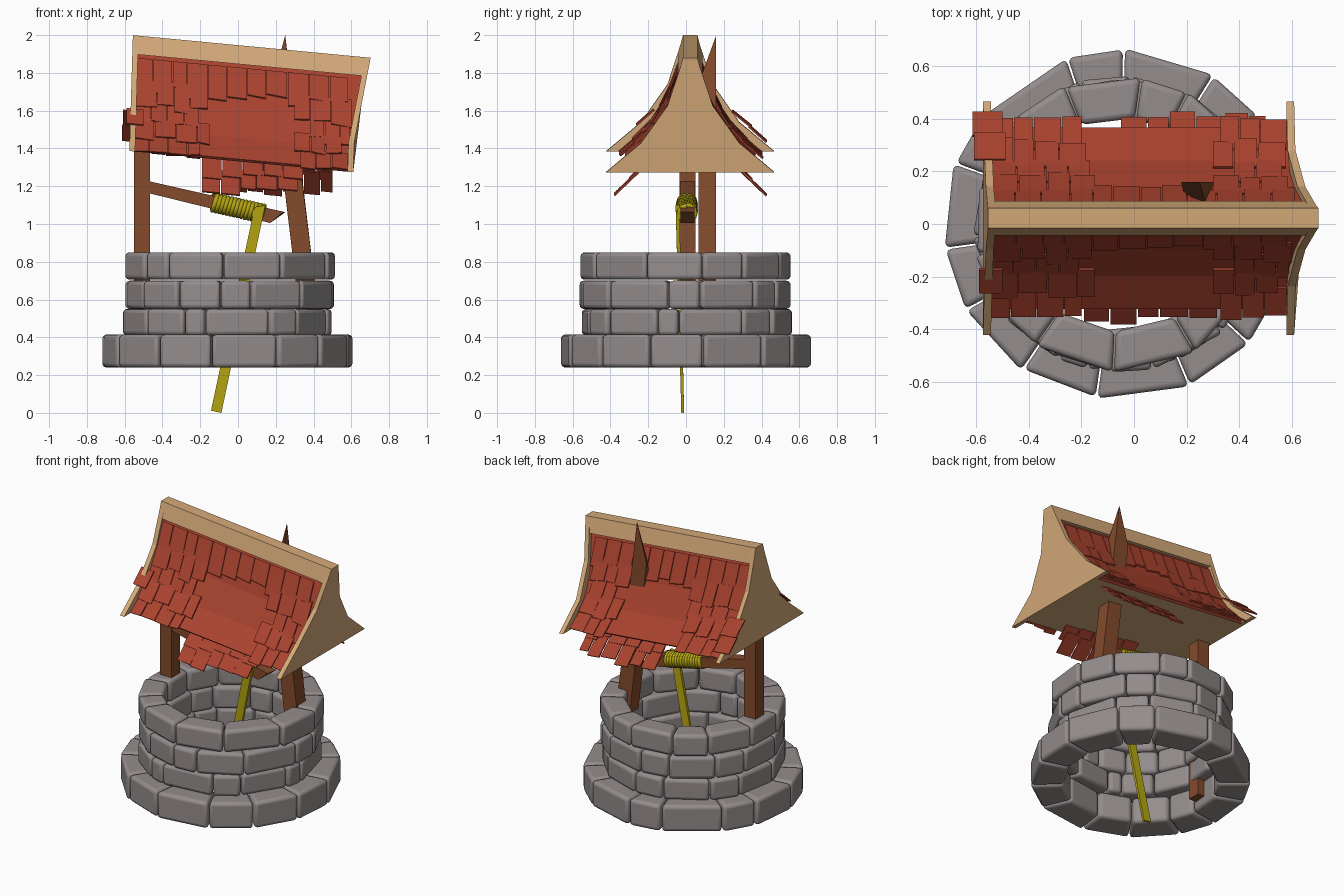
import bpy, bmesh, math, random
from mathutils import Vector

if "Cube" in bpy.data.objects:
    bpy.data.objects.remove(bpy.data.objects["Cube"])
random.seed(4)


def material(name, rgb):
    m = bpy.data.materials.new(name)
    m.diffuse_color = (*rgb, 1)
    m.use_nodes = True
    m.node_tree.nodes["Principled BSDF"].inputs["Base Color"].default_value = m.diffuse_color
    return m


STONE = material("stone", (0.30, 0.265, 0.265))
RED = material("red_tile", (0.40, 0.055, 0.028))
TAN = material("pale_wood", (0.66, 0.40, 0.19))
BROWN = material("brown_wood", (0.23, 0.07, 0.025))
ROPE = material("rope", (0.46, 0.38, 0.006))


def loft(bm, a, b):
    """Solid between two matching outlines."""
    va, vb = [bm.verts.new(p) for p in a], [bm.verts.new(p) for p in b]
    n = len(va)
    for i in range(n):
        j = (i + 1) % n
        bm.faces.new((va[i], va[j], vb[j], vb[i]))
    bm.faces.new(va[::-1])
    bm.faces.new(vb)


def finish(bm, name, mat):
    bmesh.ops.recalc_face_normals(bm, faces=bm.faces)
    me = bpy.data.meshes.new(name)
    bm.to_mesh(me)
    bm.free()
    ob = bpy.data.objects.new(name, me)
    me.materials.append(mat)
    bpy.context.collection.objects.link(ob)
    return ob


def solid(name, mat, a, b):
    bm = bmesh.new()
    loft(bm, a, b)
    return finish(bm, name, mat)


# Stone courses: joint angles around the well for each ring
def stone_ring(name, cx, r_in, r_out, z0, z1, joints):
    bm = bmesh.new()
    for a0, a1 in zip(joints, joints[1:] + [joints[0] + 360]):
        j = random.uniform(-0.008, 0.008)
        ring = []
        for r, a in ((r_in, a0), (r_out, a0), (r_out, a1), (r_in, a1)):
            t = math.radians(a + (0.35 if a == a0 else -0.35))
            ring.append((cx + (r + j) * math.cos(t), (r + j) * math.sin(t)))
        loft(bm, [(x, y, z0) for x, y in ring], [(x, y, z1) for x, y in ring])
    ob = finish(bm, name, STONE)
    bev = ob.modifiers.new("Bevel", 'BEVEL')
    bev.width, bev.segments = 0.022, 3
    bpy.context.view_layer.objects.active = ob
    ob.select_set(True)
    bpy.ops.object.shade_smooth_by_angle(angle=math.radians(40))
    ob.select_set(False)


stone_ring("stone_base_ring", -0.05, 0.47, 0.67, 0.24, 0.415,
           [8, 38, 58, 89, 108, 141, 160, 188, 209, 236, 262, 293, 317, 343])
stone_ring("stone_second_ring", -0.06, 0.41, 0.56, 0.41, 0.55,
           [33, 55, 85, 105, 135, 155, 185, 220, 246, 258, 294, 312, 344, 356])
stone_ring("stone_third_ring", -0.045, 0.41, 0.56, 0.55, 0.70,
           [8, 41, 60, 90, 110, 140, 160, 190, 215, 241, 265, 282, 313, 350])
stone_ring("stone_top_ring", -0.05, 0.41, 0.565, 0.705, 0.85,
           [9, 33, 63, 82, 112, 135, 165, 192, 218, 235, 267, 300, 338])


# Posts and axle
def rect(x0, x1, y0, y1, z):
    return [(x0, y0, z), (x1, y0, z), (x1, y1, z), (x0, y1, z)]


solid("left_post", BROWN, rect(-.55, -.465, -.035, .05, .30), rect(-.55, -.465, -.035, .05, 1.72))
solid("right_post", BROWN, rect(.305, .405, .065, .16, .70),
      [(.20, .065, 1.58), (.275, .065, 1.74), (.25, .16, 2.0), (.18, .16, 1.74)])
solid("axle", BROWN, [(-.50, y, z) for y, z in ((-.03, 1.17), (.045, 1.17), (.045, 1.233), (-.03, 1.233))],
      [(.17, -.03, 1.005), (.17, .045, 1.005), (.25, .045, 1.062), (.24, -.03, 1.065)])

# Rope wound on the axle, and the hanging flat rope
cu = bpy.data.curves.new("rope_coil", 'CURVE')
cu.dimensions = '3D'
cu.bevel_depth, cu.bevel_resolution = 0.014, 1
sp = cu.splines.new('POLY')
N, TURNS = 168, 14
sp.points.add(N)
for i in range(N + 1):
    t = i / N
    a = t * TURNS * math.tau
    x = -0.135 + 0.265 * t + 0.009 * math.cos(a)
    sp.points[i].co = (x, 0.005 + 0.044 * math.sin(a), 1.115 - 0.225 * (x + .135) + 0.042 * math.cos(a), 1)
cu.materials.append(ROPE)
bpy.context.collection.objects.link(bpy.data.objects.new("rope_coil", cu))
solid("hanging_rope", ROPE, [(.088, -.055, 1.09), (.145, -.055, 1.10), (.145, -.035, 1.10), (.088, -.035, 1.09)],
      [(-.143, -.025, .012), (-.088, -.025, 0), (-.088, -.010, 0), (-.143, -.010, .012)])


# Roof: sagging frame, heights h measured from the sloping eave line
def base_z(x):
    return 1.385 - 0.095 * (x + 0.56)


def pt(x, y, h):
    return Vector((x, y + 0.022, base_z(x) + h))


def left_x(h):
    return -0.575 + 0.03 * h


def right_x(h):
    return 0.61 + max(0, h - 0.13) * 0.19


def mirrored(half):
    return [(y, h) for y, h in half] + [(-y, h) for y, h in reversed(half)]


GABLE = mirrored([(.445, 0), (.26, .155), (.12, .355), (.04, .60)])
slope = [(.345, .012), (.22, .125), (.12, .29), (.035, .53)]
body = mirrored([(y - .012, h - .012) for y, h in slope])

solid("left_gable", TAN, [pt(left_x(h), y, h) for y, h in GABLE], [pt(left_x(h) + .03, y, h) for y, h in GABLE])
solid("right_gable", TAN, [pt(right_x(h) - .03, y, h) for y, h in GABLE], [pt(right_x(h), y, h) for y, h in GABLE])
solid("roof_core", TAN, [pt(left_x(h) + .02, y, h) for y, h in body], [pt(right_x(h) - .02, y, h) for y, h in body])
cap = mirrored([(.065, .515), (.038, .615)])
solid("ridge_cap", TAN, [pt(left_x(h), y, h) for y, h in cap], [pt(right_x(h), y, h) for y, h in cap])

for side, label in ((-1, "front"), (1, "back")):
    # red panel following the curved slope
    strip = [(side * y, h) for y, h in slope] + [(side * (y - .012), h - .012) for y, h in reversed(slope)]
    solid(label + "_roof_panel", RED, [pt(left_x(h) + .02, y, h) for y, h in strip],
          [pt(right_x(h) - .02, y, h) for y, h in strip])


def plate(bm, side, x0, x1, low, high, th=0.009, skew=0):
    """Thin tile from a low edge to a high edge, each given as (y, h)."""
    a, b = [], []
    for x, (y, h), d in ((x0, low, skew), (x1, low, -skew), (x1, high, 0), (x0, high, 0)):
        a.append(pt(x, side * y, h + d))
        b.append(a[-1] + Vector((0, side * th * .7, th * .7)))
    loft(bm, a, b)


def on_slope(y):
    for (y0, h0), (y1, h1) in zip(slope, slope[1:]):
        if y >= y1:
            return h1 + (h0 - h1) * (y - y1) / (y0 - y1)
    return slope[-1][1]


# Loose tiles: rows (lower y, upper y, x spans covered)
ROWS = [(.375, .26, ((-.55, -.2), (.33, .58))), (.29, .19, ((-.55, -.15), (.30, .58))),
        (.215, .135, ((-.54, -.17), (.38, .59))), (.16, .09, ((-.54, -.12), (.30, .6))),
        (.11, .05, ((-.54, .62),))]
for side, label in ((-1, "front"), (1, "back")):
    bm = bmesh.new()
    for y0, y1, spans in ROWS:
        for s, e in spans:
            x = s
            while x < e - 0.04:
                w = min(random.uniform(.07, .11), e - x)
                d = random.uniform(-.012, .012)
                plate(bm, side, x, x + w, (y0 + d, on_slope(y0 + d) + .014), (y1, on_slope(y1) + .003),
                      skew=random.uniform(-.006, .006))
                x += w + 0.004
    # slipped tiles hanging under the eave
    s, e = (-.19, .35) if side < 0 else (-.05, .50)
    for y0, z0, y1, z1 in ((.385, 1.17, .27, 1.28), (.31, 1.25, .19, 1.36)):
        x = s
        while x < e - .03:
            w = min(random.uniform(.07, .11), e - x)
            d = random.uniform(-.015, .015)
            b = base_z(x)
            plate(bm, side, x, x + w, (y0 + d, z0 - d - b), (y1, z1 - b))
            x += w + .005
    finish(bm, label + "_loose_tiles", RED)

# Tiles jutting past the left gable
bm = bmesh.new()
plate(bm, 1, -.615, -.50, (.40, .05), (.31, .13))
plate(bm, 1, -.61, -.49, (.32, .13), (.22, .21))
plate(bm, -1, -.59, -.50, (.28, .14), (.19, .22))
finish(bm, "left_jutting_tiles", RED)
